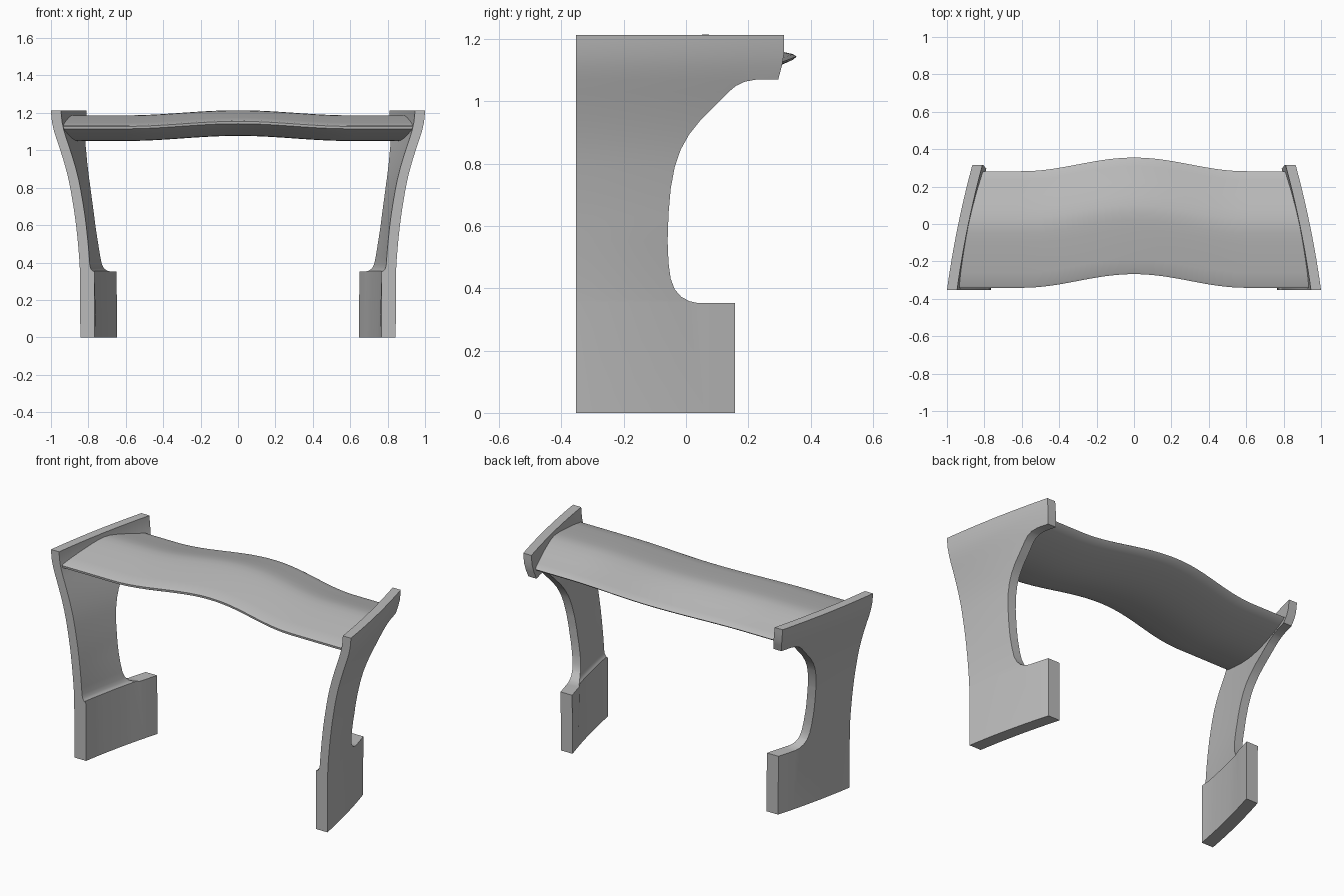
import bpy, bmesh, math
from mathutils import Vector

cube = bpy.data.objects.get("Cube")
if cube:
    bpy.data.objects.remove(cube)

grey = bpy.data.materials.new("plain_grey")
grey.use_nodes = True
COLOUR = (0.5, 0.5, 0.5, 1)
grey.diffuse_color = COLOUR
grey.node_tree.nodes["Principled BSDF"].inputs["Base Color"].default_value = COLOUR

FRONT, TOP, LEDGE = -0.353, 1.212, 0.352


def interp(table, v):
    """Smooth interpolation through (position, value) pairs."""
    n = len(table)
    if v <= table[0][0]:
        return table[0][1]
    for i in range(n - 1):
        (a, p), (b, q) = table[i], table[i + 1]
        if v <= b:
            slope = [(table[min(j + 1, n - 1)][1] - table[max(j - 1, 0)][1])
                     / (table[min(j + 1, n - 1)][0] - table[max(j - 1, 0)][0])
                     for j in (i, i + 1)]
            t, h = (v - a) / (b - a), b - a
            return (p * (1 + 2 * t) * (1 - t) ** 2 + slope[0] * h * t * (1 - t) ** 2
                    + q * t * t * (3 - 2 * t) - slope[1] * h * t * t * (1 - t))
    return table[-1][1]


# Flare of the side plate by height, and its thickness by height
FLARE = [(0, .843), (.35, .845), (.6, .866), (.8, .897), (.9, .92),
         (1.0, .95), (1.1, .983), (1.16, .996), (TOP, 1.0)]


def outer(y, z):
    t = y - FRONT
    sweep = 1 + .25 * min(1, max(0, (.6 - z) / .25))
    return interp(FLARE, z) - sweep * (.136 * t + .1 * t * t)


def thickness(z):
    t = min(1, max(0, (z - LEDGE) / .04))
    return .054 + .023 * (1 - math.sqrt(1 - (1 - t) ** 2))


def finish(bm, name):
    bmesh.ops.recalc_face_normals(bm, faces=bm.faces)
    mesh = bpy.data.meshes.new(name)
    bm.to_mesh(mesh)
    bm.free()
    mesh.materials.append(grey)
    ob = bpy.data.objects.new(name, mesh)
    bpy.context.collection.objects.link(ob)
    bpy.ops.object.select_all(action='DESELECT')
    ob.select_set(True)
    bpy.context.view_layer.objects.active = ob
    bpy.ops.object.shade_smooth_by_angle(angle=math.radians(30))


# Side plate outline (y, z), with the scooped rear edge
OUTLINE = [(FRONT, 0), (.157, 0), (.157, LEDGE), (.04, LEDGE), (.012, .358), (-.015, .372),
           (-.036, .396), (-.049, .43), (-.056, .48), (-.059, .55), (-.056, .64),
           (-.049, .72), (-.036, .79), (-.017, .845), (.01, .893), (.045, .937),
           (.09, .982), (.135, 1.028), (.16, 1.049), (.19, 1.063), (.23, 1.07),
           (.296, 1.07), (.308, 1.115), (.314, 1.15), (.315, TOP), (FRONT, TOP)]


def side_plate(name, side):
    bm = bmesh.new()
    bm.faces.new([bm.verts.new((0, y, z)) for y, z in OUTLINE])
    # Cut the flat outline into a grid so that it can be bent
    heights = [LEDGE, .355, .362, .372, .392] + [.43 + .04 * i for i in range(20)]
    cuts = [((0, 0, z), (0, 0, 1)) for z in heights]
    cuts += [((0, -.3 + .06 * i, 0), (0, 1, 0)) for i in range(11)]
    for co, no in cuts:
        bmesh.ops.bisect_plane(bm, geom=bm.verts[:] + bm.edges[:] + bm.faces[:],
                               plane_co=co, plane_no=no, dist=1e-5)
    outside = bm.verts[:]
    ext = bmesh.ops.extrude_face_region(bm, geom=bm.faces[:], use_keep_orig=True)
    inside = [g for g in ext["geom"] if isinstance(g, bmesh.types.BMVert)]
    for v in outside:
        v.co.x = side * outer(v.co.y, v.co.z)
    for v in inside:
        v.co.x = side * (outer(v.co.y, v.co.z) - thickness(v.co.z))
    finish(bm, name)


side_plate("left_side_plate", 1)
side_plate("right_side_plate", -1)

# Wing section (y, z), swept between the plates with a raised bow in the middle
SECTION = [(-.341, 1.128), (-.33, 1.134), (-.26, 1.148), (-.18, 1.163), (-.1, 1.177),
           (-.05, 1.184), (-.01, 1.187), (.03, 1.184), (.08, 1.174), (.15, 1.156),
           (.235, 1.132), (.27, 1.124), (.282, 1.116), (.27, 1.106), (.235, 1.09),
           (.16, 1.072), (.08, 1.057), (0, 1.05), (-.08, 1.052), (-.16, 1.065),
           (-.25, 1.087), (-.325, 1.108), (-.339, 1.115)]
STEPS = 64

bm = bmesh.new()
rings = []
for i in range(STEPS + 1):
    u = 2 * i / STEPS - 1
    ring = []
    for y, z in SECTION:
        x = u * (outer(y, z) - thickness(z) + .008)
        bow = .5 + .5 * math.cos(math.pi * min(1, abs(x) / .6))
        ring.append(bm.verts.new(Vector((x, y + .073 * bow, z + .027 * bow))))
    rings.append(ring)
for a, b in zip(rings, rings[1:]):
    for j in range(len(SECTION)):
        k = (j + 1) % len(SECTION)
        bm.faces.new((a[j], a[k], b[k], b[j]))
bm.faces.new(rings[0])
bm.faces.new(rings[-1])
finish(bm, "wing_blade")
